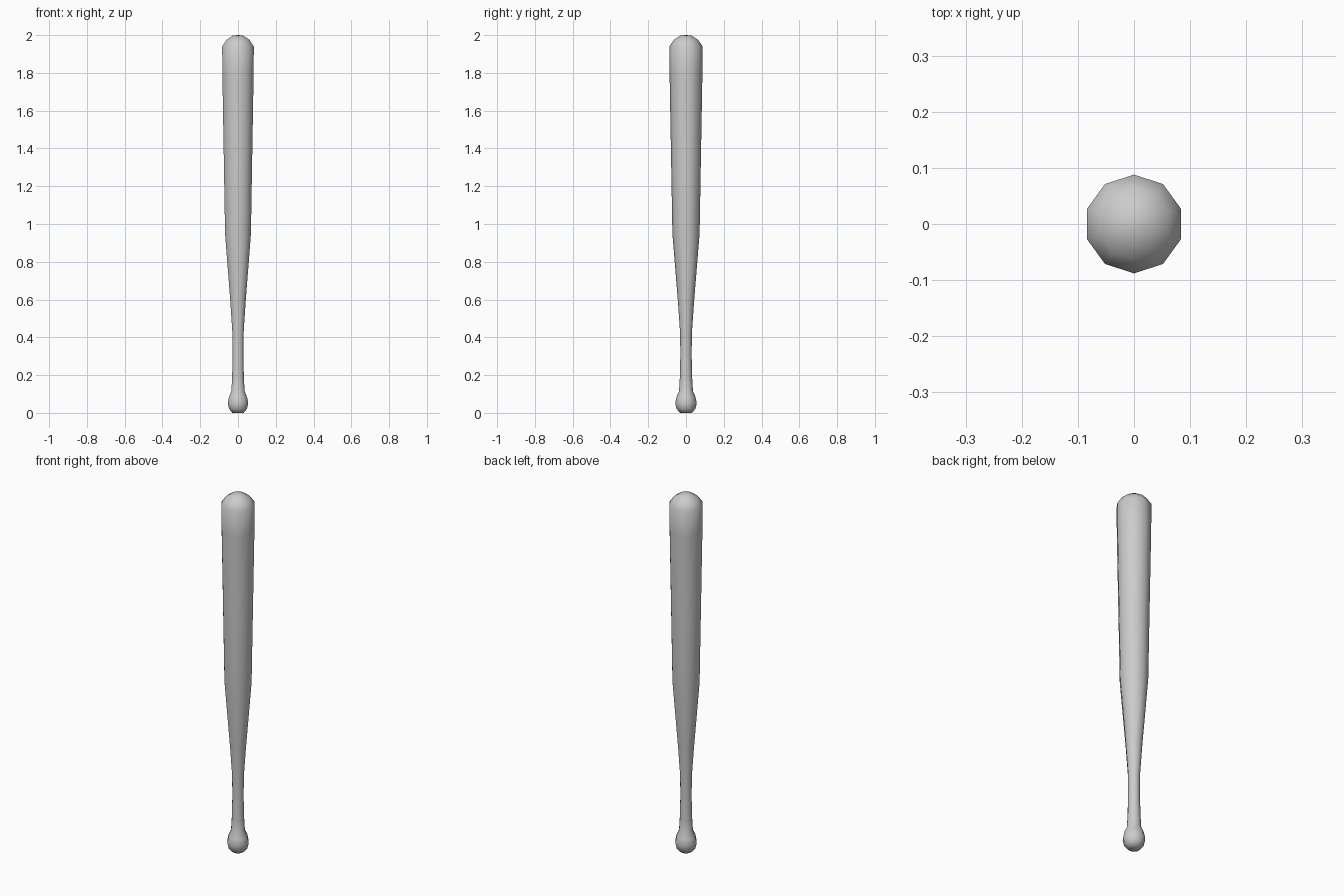
import bpy
import math

cube = bpy.data.objects.get("Cube")
if cube:
    bpy.data.objects.remove(cube, do_unlink=True)

SIDES = 10

# Plain grey finish
grey = bpy.data.materials.new("light_grey")
grey.use_nodes = True
colour = (0.6, 0.6, 0.6, 1)
grey.diffuse_color = colour
grey.node_tree.nodes["Principled BSDF"].inputs["Base Color"].default_value = colour


def lathe(name, profile):
    """Spin (radius, height) rings round z and close both ends."""
    verts, faces = [], []
    for radius, z in profile:
        for i in range(SIDES):
            a = math.pi / 2 + math.tau * i / SIDES
            verts.append((radius * math.cos(a), radius * math.sin(a), z))
    for ring in range(len(profile) - 1):
        low, high = ring * SIDES, (ring + 1) * SIDES
        for i in range(SIDES):
            j = (i + 1) % SIDES
            faces.append((low + i, low + j, high + j, high + i))
    last = (len(profile) - 1) * SIDES
    faces.append(tuple(reversed(range(SIDES))))
    faces.append(tuple(range(last, last + SIDES)))
    mesh = bpy.data.meshes.new(name)
    mesh.from_pydata(verts, [], faces)
    mesh.materials.append(grey)
    mesh.shade_smooth()
    obj = bpy.data.objects.new(name, mesh)
    bpy.context.collection.objects.link(obj)
    return obj


# Knob, handle, tapered barrel and rounded tip in one continuous surface
lathe("bat", [
    (0.032, 0.0), (0.050, 0.022), (0.057, 0.052), (0.050, 0.085),
    (0.037, 0.115), (0.033, 0.18), (0.030, 0.30), (0.031, 0.42),
    (0.042, 0.58), (0.072, 0.95), (0.079, 1.35), (0.087, 1.8),
    (0.088, 1.94), (0.064, 1.975), (0.030, 1.997), (0.004, 2.0),
])
